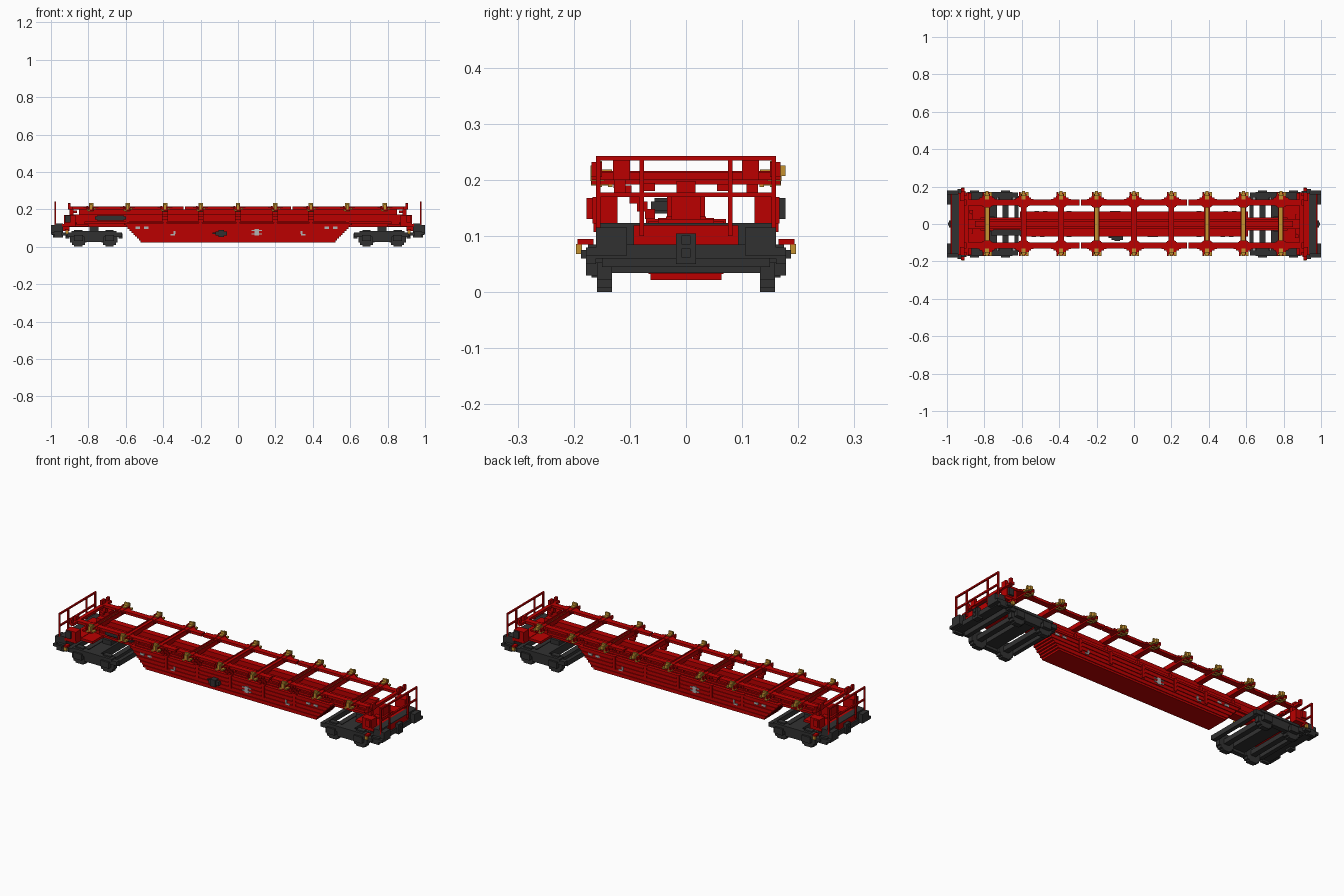
import bpy
import bmesh
from mathutils import Vector

cube = bpy.data.objects.get("Cube")
if cube:
    bpy.data.objects.remove(cube, do_unlink=True)


def material(name, color):
    mat = bpy.data.materials.new(name)
    mat.use_nodes = True
    mat.diffuse_color = (*color, 1)
    mat.node_tree.nodes["Principled BSDF"].inputs["Base Color"].default_value = (*color, 1)
    return mat


RED = material("wagon red", (0.5, 0, 0))
DARK = material("dark grey", (0.031, 0.031, 0.031))
GOLD = material("brass", (0.56, 0.29, 0.03))
GREY = material("label grey", (0.45, 0.45, 0.45))

# Mirroring modes: signs for x and y
MODES = {
    "": [(1, 1)],
    "x": [(1, 1), (-1, 1)],
    "y": [(1, 1), (1, -1)],
    "xy": [(1, 1), (-1, 1), (1, -1), (-1, -1)],
    "turn": [(1, 1), (-1, -1)],
}


class Part:
    """Collects boxes, given as (low, high) ranges, into one named object."""

    def __init__(self, name, mat):
        self.name, self.mat, self.bm = name, mat, bmesh.new()

    def box(self, xs, ys, zs, mode=""):
        for sx, sy in MODES[mode]:
            cube = bmesh.ops.create_cube(self.bm, size=1)
            for v in cube["verts"]:
                v.co = Vector((sx * xs[v.co.x > 0], sy * ys[v.co.y > 0], zs[v.co.z > 0]))

    def around(self, x, wide, ys, zs, mode=""):
        self.box((x - wide / 2, x + wide / 2), ys, zs, mode)

    def finish(self):
        bmesh.ops.recalc_face_normals(self.bm, faces=self.bm.faces)
        mesh = bpy.data.meshes.new(self.name)
        self.bm.to_mesh(mesh)
        self.bm.free()
        mesh.materials.append(self.mat)
        obj = bpy.data.objects.new(self.name, mesh)
        bpy.context.collection.objects.link(obj)


def sym(half):
    return (-half, half)


STATIONS = [-0.785, -0.59, -0.39, -0.2, 0, 0.2, 0.39, 0.585, 0.785]

# Stepped belly of the wagon, made of thin layers
belly = Part("belly_beam", RED)
for i in range(10):
    z = 0.022 + i * 0.0105
    belly.box(sym(0.52 + i * 0.01), sym(0.067 if i % 2 else 0.063), (z, z + 0.0105))
belly.finish()

# Upper spine with its flanges
spine = Part("spine_beam", RED)
spine.box(sym(0.9), sym(0.026), (0.105, 0.172))
spine.box(sym(0.82), sym(0.036), (0.122, 0.135))
spine.box(sym(0.85), sym(0.017), (0.172, 0.198))
spine.box(sym(0.59), sym(0.05), (0.127, 0.132))
spine.finish()

# Vertical ribs on the belly and spine sides
ribs = Part("side_ribs", RED)
for x in STATIONS[1:-1]:
    if abs(x) < 0.5:
        ribs.around(x, 0.016, sym(0.071), (0.06, 0.13))
    ribs.around(x, 0.016, sym(0.034), (0.13, 0.172))
ribs.finish()

# Stepped brackets on the front side
brackets = Part("front_brackets", RED)
for x in STATIONS[2:-2]:
    for i in range(5):
        y, z = -0.055 - i * 0.014, 0.13 + i * 0.014
        brackets.around(x, 0.03, (y - 0.018, y), (z, z + 0.018))
brackets.finish()

# Long side rails with two joints
rails = Part("side_rails", RED)
for span in ((-0.9, -0.291), (-0.283, 0.283), (0.291, 0.9)):
    rails.box(span, (0.1, 0.13), (0.2, 0.214), "y")
rails.finish()

# Crossbars: deep channels carrying a brass strip on some stations
bars = Part("crossbars", RED)
strips = Part("crossbar_strips", GOLD)
for i, x in enumerate(STATIONS):
    bars.around(x, 0.03, sym(0.168), (0.192, 0.199))
    for side in (-0.012, 0.012):
        bars.around(x + side, 0.006, sym(0.16), (0.199, 0.216))
    if i in (0, 3, 6, 7, 8):
        strips.around(x, 0.018, sym(0.095), (0.199, 0.203))
    else:
        bars.around(x, 0.018, sym(0.1), (0.199, 0.212))
    # flared gussets at the rails
    for j in range(3):
        bars.around(x, 0.105 - j * 0.025, (0.125 + j * 0.008, 0.133 + j * 0.008), (0.2, 0.212), "y")
        bars.around(x, 0.06 - j * 0.012, (0.097 - j * 0.005, 0.102 - j * 0.005), (0.2, 0.212), "y")
bars.finish()
strips.finish()

# Container locks above and below the crossbar ends
locks = Part("container_locks", GOLD)
lock_cheeks = Part("lock_cheeks", RED)
for x in STATIONS:
    locks.around(x, 0.016, (0.158, 0.177), (0.207, 0.226))
    locks.around(x, 0.016, (-0.17, -0.158), (0.2, 0.226))
    locks.around(x, 0.024, (0.15, 0.16), (0.207, 0.234), "y")
    locks.around(x, 0.022, (0.132, 0.15), (0.212, 0.219), "y")
    locks.around(x, 0.026, (0.15, 0.158), (0.187, 0.2), "y")
    locks.around(x, 0.026, (0.131, 0.139), (0.187, 0.2), "y")
    locks.around(x - 0.014, 0.014, (0.139, 0.169), (0.19, 0.2), "y")
    locks.around(x + 0.02, 0.014, (0.145, 0.17), (0.198, 0.207), "y")
    lock_cheeks.around(x - 0.02, 0.008, (0.145, 0.17), (0.2, 0.218), "y")
locks.finish()
lock_cheeks.finish()

# Red end frames: deck, corner boxes and stops
ends = Part("end_frames", RED)
ends.box((0.87, 0.94), sym(0.165), (0.107, 0.122), "x")
ends.box((0.8, 0.87), sym(0.12), (0.107, 0.12), "x")
ends.box((0.9, 0.972), sym(0.093), (0.085, 0.119), "x")
ends.box((0.87, 0.93), (0.122, 0.167), (0.122, 0.17), "xy")
ends.box((0.9, 0.925), (-0.177, -0.16), (0.13, 0.168), "turn")
ends.box((0.895, 0.908), (0.1, 0.13), (0.2, 0.235), "xy")
ends.box((0.885, 0.905), sym(0.168), (0.2, 0.214), "x")
ends.box((0.895, 0.908), (0.15, 0.168), (0.205, 0.232), "xy")
ends.box((0.86, 0.91), sym(0.05), (0.122, 0.13), "x")
ends.box((0.905, 0.925), (0.165, 0.193), (0.085, 0.095), "xy")
ends.box((0.88, 0.9), (-0.128, -0.108), (0.17, 0.205), "turn")
ends.box((0.86, 0.88), (-0.075, -0.055), (0.18, 0.195), "turn")
ends.finish()

hooks = Part("side_hooks", GOLD)
hooks.box((0.907, 0.923), (0.185, 0.196), (0.068, 0.086), "xy")
hooks.finish()

# Dark buffer beams, buffers and couplers
beams = Part("buffer_beams", DARK)
beams.box((0.935, 0.98), sym(0.175), (0.06, 0.085), "x")
beams.box((0.935, 0.975), (0.093, 0.16), (0.085, 0.122), "xy")
beams.box((0.935, 0.975), sym(0.16), (0.119, 0.123), "x")
beams.box((0.935, 0.98), (0.16, 0.178), (0.05, 0.077), "xy")
beams.box((0.975, 1), (0.105, 0.16), (0.078, 0.115), "xy")
beams.box((0.98, 1), (0.105, 0.178), (0.065, 0.08), "xy")
beams.box((0.96, 0.99), sym(0.018), (0.05, 0.105), "x")
for z in (0.062, 0.085):
    beams.box((0.985, 0.994), sym(0.008), (z, z + 0.016), "x")
beams.box((0.91, 0.945), (0.16, 0.187), (0.06, 0.075), "xy")
beams.finish()

# Hand railings at both ends
railing = Part("end_railings", RED)
for z in (0.17, 0.235):
    railing.box((0.972, 0.981), sym(0.16), (z, z + 0.008), "x")
for y in (0.079, 0.156):
    railing.box((0.972, 0.981), (y - 0.004, y + 0.004), (0.1, 0.235), "xy")
railing.finish()

# Bogies: side frames, cross members and stepped wheels
bogies = Part("bogies", DARK)
CENTRE, AXLE = 0.77, 0.083
bogies.around(CENTRE, 0.3, (0.143, 0.168), (0.052, 0.075), "xy")
bogies.around(CENTRE, 0.24, (0.143, 0.172), (0.07, 0.083), "xy")
bogies.around(CENTRE, 0.1, (0.143, 0.168), (0.026, 0.055), "xy")
bogies.around(CENTRE, 0.075, sym(0.165), (0.04, 0.083), "x")
bogies.around(CENTRE, 0.05, sym(0.04), (0.083, 0.108), "x")
for side in (-1, 1):
    x = CENTRE + side * AXLE
    bogies.around(x, 0.03, sym(0.14), (0.034, 0.06), "x")
    bogies.around(CENTRE + side * 0.142, 0.022, sym(0.15), (0.045, 0.072), "x")
    bogies.around(x, 0.05, (0.155, 0.178), (0.03, 0.064), "xy")
    for wide, drop in ((0.045, 0), (0.07, 0.008), (0.088, 0.022)):
        bogies.around(x, wide, (0.132, 0.159), (drop, 0.09 - drop), "xy")
bogies.finish()

# Air tank, brake valve and corner cabinets
equipment = Part("brake_equipment", DARK)
equipment.box((-0.765, -0.6), (-0.062, -0.034), (0.146, 0.162))
equipment.box((-0.755, -0.61), (-0.056, -0.03), (0.14, 0.168))
equipment.box((-0.12, -0.06), (-0.085, -0.062), (0.06, 0.082))
equipment.box((-0.105, -0.075), (-0.092, -0.062), (0.052, 0.09))
equipment.box((-0.135, -0.12), (-0.076, -0.062), (0.068, 0.076))
equipment.box((0.895, 0.925), (0.163, 0.177), (0.13, 0.168), "turn")
equipment.finish()

# Thin grey label plates, turned around the centre for the back
labels = Part("label_plates", GREY)
SKIN = (-0.0695, -0.066)
labels.around(0.1, 0.022, SKIN, (0.06, 0.095), "turn")
for z in (0.066, 0.084):
    labels.around(0.1, 0.055, SKIN, (z, z + 0.006), "turn")
for x in (-0.35, 0.35):
    labels.around(x, 0.024, SKIN, (0.06, 0.068), "turn")
    labels.around(x * 0.97, 0.01, SKIN, (0.068, 0.085), "turn")
for x in (-0.51, 0.5):
    for side in (-0.025, 0.02):
        labels.around(x + side, 0.024, SKIN, (0.095, 0.107), "turn")
labels.finish()
